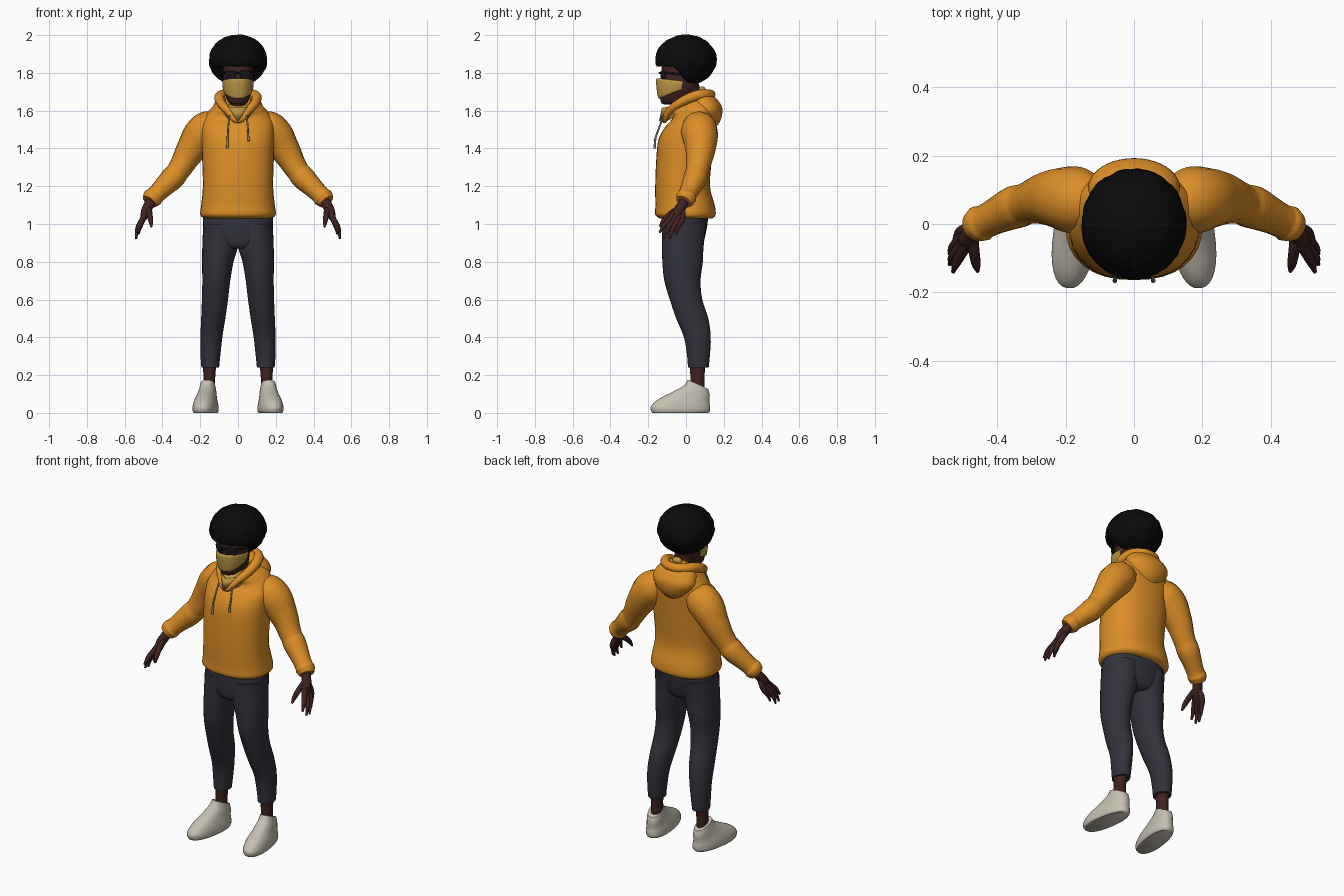
import bpy, bmesh, math
from mathutils import Vector, noise

cube = bpy.data.objects.get("Cube")
if cube:
    bpy.data.objects.remove(cube, do_unlink=True)


def material(name, r, g, b):
    m = bpy.data.materials.new(name)
    m.use_nodes = True
    m.diffuse_color = (r, g, b, 1)
    bsdf = m.node_tree.nodes["Principled BSDF"]
    bsdf.inputs["Base Color"].default_value = (r, g, b, 1)
    bsdf.inputs["Roughness"].default_value = 0.9
    return m


ORANGE = material("orange fleece", 0.72, 0.27, 0.02)
NAVY = material("dark slate cloth", 0.032, 0.032, 0.045)
SKIN = material("dark brown skin", 0.05, 0.016, 0.015)
CREAM = material("off white leather", 0.56, 0.52, 0.44)
TAN = material("mustard scarf", 0.5, 0.31, 0.06)
BLACK = material("black hair", 0.003, 0.003, 0.003)
LENS = material("dark lens", 0.008, 0.008, 0.01)
GREY = material("grey cord", 0.25, 0.22, 0.18)


def smooth(ob, mat, angle=50):
    ob.data.materials.clear()
    ob.data.materials.append(mat)
    bpy.ops.object.select_all(action="DESELECT")
    ob.select_set(True)
    bpy.context.view_layer.objects.active = ob
    bpy.ops.object.shade_smooth_by_angle(angle=math.radians(angle))
    return ob


def from_bmesh(name, bm, mat, angle=50):
    bmesh.ops.recalc_face_normals(bm, faces=bm.faces)
    me = bpy.data.meshes.new(name)
    bm.to_mesh(me)
    bm.free()
    ob = bpy.data.objects.new(name, me)
    bpy.context.collection.objects.link(ob)
    return smooth(ob, mat, angle)


def spline_rows(rows, steps=4):
    """Catmull-Rom interpolation of the loft parameters."""
    rows = [tuple(r) + (0,) * (6 - len(r)) for r in rows]
    out = []
    for i in range(len(rows) - 1):
        quad = zip(rows[max(i - 1, 0)], rows[i], rows[i + 1], rows[min(i + 2, len(rows) - 1)])
        quad = list(quad)
        for k in range(steps):
            t = k / steps
            out.append([b + 0.5 * t * (c - a + t * (2 * a - 5 * b + 4 * c - d + t * (3 * (b - c) + d - a)))
                        for a, b, c, d in quad])
    return out + [rows[-1]]


def loft(name, rows, mat, power=2.0, arc=360, caps=True, side=1):
    """Stack of rounded rings, each given as z, x, y, half width, half depth, slope along y."""
    bm = bmesh.new()
    n = 32
    closed = arc == 360
    rings = []
    for z, x, y, rx, ry, slope in spline_rows(rows):
        ring = []
        for i in range(n if closed else n + 1):
            a = math.radians(-90 + arc * (i / n - 0.5))
            c, s = math.cos(a), math.sin(a)
            px = rx * math.copysign(abs(c) ** (2 / power), c)
            py = ry * math.copysign(abs(s) ** (2 / power), s)
            ring.append(bm.verts.new((side * (x + px), y + py, z + slope * py)))
        rings.append(ring)
    for lo, hi in zip(rings, rings[1:]):
        for i in range(n):
            j = (i + 1) % len(lo)
            bm.faces.new((lo[i], lo[j], hi[j], hi[i]))
    if closed and caps:
        bm.faces.new(rings[0])
        bm.faces.new(rings[-1])
    return from_bmesh(name, bm, mat)


def tube(name, points, mat, side=1, cyclic=False):
    """Smooth round tube through points given as x, y, z, radius."""
    cu = bpy.data.curves.new(name, "CURVE")
    cu.dimensions = "3D"
    cu.bevel_depth = 1
    cu.bevel_resolution = 4
    cu.resolution_u = 6
    cu.use_fill_caps = True
    sp = cu.splines.new("BEZIER")
    sp.radius_interpolation = "CARDINAL"
    sp.bezier_points.add(len(points) - 1)
    for bp, (x, y, z, r) in zip(sp.bezier_points, points):
        bp.co = (side * x, y, z)
        bp.radius = r
        bp.handle_left_type = bp.handle_right_type = "AUTO"
    sp.use_cyclic_u = cyclic
    ob = bpy.data.objects.new(name, cu)
    bpy.context.collection.objects.link(ob)
    bpy.ops.object.select_all(action="DESELECT")
    ob.select_set(True)
    bpy.context.view_layer.objects.active = ob
    bpy.ops.object.convert(target="MESH")
    return smooth(bpy.context.object, mat)


def blob(name, centre, size, mat, shape=None, detail=4):
    """Ellipsoid, optionally reshaped by a function on its points."""
    bm = bmesh.new()
    bmesh.ops.create_icosphere(bm, subdivisions=detail, radius=1)
    for v in bm.verts:
        p = Vector(centre) + Vector(a * b for a, b in zip(v.co, size))
        v.co = shape(p) if shape else p
    return from_bmesh(name, bm, mat)


# Hoodie body, hood and neck rim
loft("hoodie_body", [
    (1.03, 0, 0, .18, .14), (1.05, 0, -.003, .2, .16), (1.1, 0, -.005, .195, .157),
    (1.2, 0, -.018, .186, .145), (1.35, 0, -.01, .19, .147), (1.45, 0, 0, .192, .145),
    (1.53, 0, .022, .19, .13, .1), (1.59, 0, .04, .16, .11, .25),
    (1.635, 0, .02, .11, .11, .4), (1.65, 0, .01, .08, .1, .5)], ORANGE, 2.3)


def hood_shape(p):
    p.x *= 1 + 2.6 * min(0, p.z - 1.6)
    p.y -= 0.35 * max(0, p.z - 1.62)
    return p


blob("hood", (0, .105, 1.6), (.135, .088, .11), ORANGE, hood_shape)
half = [(.055, -.085, 1.6, .02), (.095, -.015, 1.65, .025), (.09, .06, 1.68, .028), (.05, .115, 1.685, .026)]
tube("neck_rim", [(0, -.115, 1.55, .016)] + half + [(0, .13, 1.685, .026)]
     + [(-x, y, z, r) for x, y, z, r in reversed(half)], ORANGE, cyclic=True)

# Trousers seat
loft("trouser_seat", [(.87, 0, -.017, .06, .085), (.9, 0, -.015, .15, .107),
                      (1.0, 0, -.008, .185, .122), (1.06, 0, -.005, .18, .12)], NAVY, 2.3)

fingers = [(-.085, .53, -.14, .955), (-.063, .54, -.118, .925), (-.041, .54, -.088, .922), (-.02, .527, -.053, .945)]
for side, word in ((1, "left"), (-1, "right")):
    # Sleeve with gathered cuff
    tube(word + "_sleeve", [
        (.1, .06, 1.53, .075), (.17, .07, 1.495, .098), (.25, .075, 1.39, .08), (.312, .06, 1.287, .062),
        (.345, .05, 1.245, .064), (.39, .03, 1.2, .056), (.435, .008, 1.155, .05),
        (.452, 0, 1.138, .054), (.468, -.012, 1.118, .044)], ORANGE, side)
    # Hand
    tube(word + "_wrist", [(.45, 0, 1.14, .028), (.472, -.02, 1.1, .027), (.49, -.045, 1.06, .026),
                           (.502, -.055, 1.025, .016)], SKIN, side)
    for i, (ky, tx, ty, tz) in enumerate(fingers):
        tube(f"{word}_finger_{i + 1}", [
            (.473, -.02 + ky * .2, 1.095, .016), (.505, ky, 1.025, .016),
            (tx - .008, (ky + ty) / 2 - .005, (1.025 + tz) / 2, .0125), (tx, ty, tz, .006)], SKIN, side)
    tube(word + "_thumb", [(.475, -.03, 1.085, .018), (.468, -.085, 1.05, .016),
                           (.462, -.12, 1.015, .013), (.458, -.138, .985, .006)], SKIN, side)
    # Leg, ankle and shoe
    loft(word + "_trouser_leg", [
        (1.0, .092, -.01, .092, .118), (.88, .095, -.017, .094, .11), (.8, .107, -.018, .083, .107),
        (.7, .115, -.019, .074, .096), (.6, .122, 0, .069, .086), (.5, .131, .033, .064, .085),
        (.4, .141, .06, .058, .071), (.3, .146, .066, .052, .06), (.24, .147, .065, .047, .055)],
        NAVY, side=side)
    loft(word + "_ankle", [(.08, .152, .06, .032, .04), (.18, .152, .06, .031, .037),
                           (.26, .15, .062, .036, .042)], SKIN, side=side)
    shoe = loft(word + "_shoe", [
        (0, 0, -.085, .058, .15), (.012, 0, -.085, .064, .158), (.035, 0, -.085, .064, .158),
        (.06, 0, -.07, .059, .14, -.06), (.09, 0, -.03, .05, .1, -.2),
        (.12, 0, .0, .044, .07, -.33), (.15, 0, .008, .038, .055, -.45)], CREAM, 2.3)
    shoe.location = (side * .16, .055, 0)
    shoe.rotation_euler.z = side * math.radians(8)
    # Drawstring
    end = 1.44 if side > 0 else 1.4
    tube(word + "_drawstring", [(.045, -.118, 1.575, .005), (.052, -.142, 1.51, .005),
                                (.055, -.16, 1.46, .005), (.056, -.166, end, .007)], GREY, side)

# Head and neck
loft("neck", [(1.54, 0, .03, .055, .055), (1.64, 0, .015, .052, .058), (1.74, 0, .01, .055, .06)], SKIN)
loft("head", [
    (1.632, 0, -.07, .03, .045), (1.642, 0, -.065, .048, .066), (1.67, 0, -.055, .062, .082),
    (1.71, 0, -.04, .073, .096), (1.77, 0, -.03, .077, .102), (1.83, 0, -.02, .08, .108),
    (1.88, 0, -.01, .075, .1)], SKIN, 2.2)

# Face scarf, neck scarf, front point and knot
loft("face_scarf", [
    (1.70, 0, -.05, .06, .09, .4), (1.705, 0, -.045, .075, .103, .33), (1.73, 0, -.043, .082, .113, .1),
    (1.752, 0, -.04, .083, .118, -.1), (1.758, 0, -.035, .079, .112, -.12)], TAN, 2.1, arc=200)
loft("neck_scarf", [
    (1.59, 0, -.01, .075, .09, .5), (1.625, 0, -.012, .088, .1, .5),
    (1.65, 0, -.008, .085, .1, .5), (1.66, 0, -.002, .066, .08, .45)], TAN, arc=360, caps=False)
bm = bmesh.new()
left, right, top, tip = [bm.verts.new(p) for p in (
    (.075, -.075, 1.625), (-.075, -.075, 1.625), (0, -.128, 1.615), (0, -.142, 1.545))]
bm.faces.new((left, top, tip))
bm.faces.new((top, right, tip))
point = from_bmesh("scarf_point", bm, TAN)
point.modifiers.new("thickness", "SOLIDIFY").thickness = .008
blob("scarf_knot", (0, .085, 1.71), (.03, .02, .018), TAN, detail=3)

# Sunglasses
for side, word in ((1, "left"), (-1, "right")):
    bm = bmesh.new()
    bmesh.ops.create_cube(bm, size=1)
    for v in bm.verts:
        w = .06 if v.co.z > 0 else .048
        v.co = (side * .038 + v.co.x * w, -.131 + v.co.y * .014 + abs(v.co.x * side + .5) * .018, 1.787 + v.co.z * .046)
    lens = from_bmesh(word + "_lens", bm, LENS, 30)
    bev = lens.modifiers.new("round", "BEVEL")
    bev.width, bev.segments = .006, 2
    tube(word + "_temple", [(.064, -.115, 1.8, .005), (.08, -.07, 1.797, .005), (.084, -.01, 1.79, .005)],
         LENS, side)
tube("glasses_bridge", [(-.015, -.136, 1.798, .005), (0, -.14, 1.8, .005), (.015, -.136, 1.798, .005)], LENS)


# Round curly hair, lifted clear of the face
def hair_shape(p):
    centre = Vector((0, 0, 1.868))
    p = centre + (p - centre) * (1 + .025 * noise.noise(p * 45) + .02 * noise.noise(p * 18))
    blend = min(1, max(0, (.02 - p.y) / .08))
    p.z = max(p.z, 1.728 + .105 * blend)
    return p


blob("hair", (0, 0, 1.868), (.154, .162, .134), BLACK, hair_shape, detail=5)
